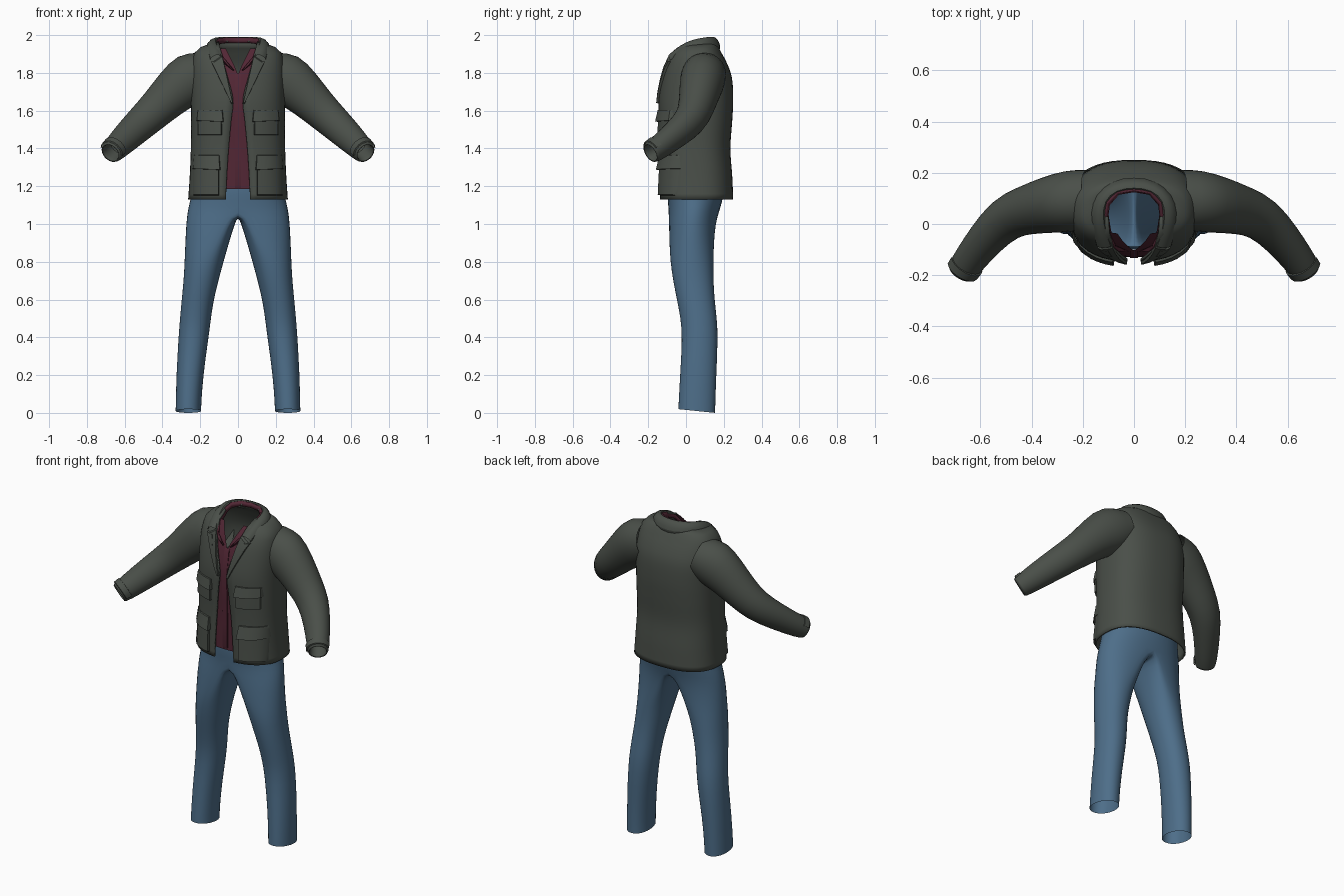
import bpy, bmesh
from math import sin, cos, acos, pi, radians
from mathutils import Vector

if "Cube" in bpy.data.objects:
    bpy.data.objects.remove(bpy.data.objects["Cube"])


def material(name, rgb):
    m = bpy.data.materials.new(name)
    m.use_nodes = True
    m.diffuse_color = (*rgb, 1)
    m.node_tree.nodes["Principled BSDF"].inputs["Base Color"].default_value = (*rgb, 1)
    return m


OLIVE = material("dark olive cloth", (0.068, 0.078, 0.066))
DENIM = material("blue denim", (0.075, 0.155, 0.25))
MAROON = material("maroon cloth", (0.085, 0.02, 0.035))


def skin(bm, a, b, closed=False):
    n = len(a)
    for i in range(n if closed else n - 1):
        j = (i + 1) % n
        bm.faces.new((a[i], a[j], b[j], b[i]))


def finish(name, bm, mat, subsurf=0, thick=0, mirror=True, angle=50):
    bmesh.ops.recalc_face_normals(bm, faces=bm.faces)
    me = bpy.data.meshes.new(name)
    bm.to_mesh(me)
    bm.free()
    me.materials.append(mat)
    ob = bpy.data.objects.new(name, me)
    bpy.context.collection.objects.link(ob)
    bpy.ops.object.select_all(action='DESELECT')
    ob.select_set(True)
    bpy.context.view_layer.objects.active = ob
    bpy.ops.object.shade_smooth_by_angle(angle=radians(angle))
    if mirror:
        ob.modifiers.new("mirror", 'MIRROR')
    if thick:
        s = ob.modifiers.new("thickness", 'SOLIDIFY')
        s.thickness, s.offset = thick, -1
    if subsurf:
        s = ob.modifiers.new("smooth", 'SUBSURF')
        s.levels = s.render_levels = subsurf
    return ob


def loft(name, rows, mat, closed=False, **kw):
    bm = bmesh.new()
    rows = [[bm.verts.new(p) for p in r] for r in rows]
    for a, b in zip(rows, rows[1:]):
        skin(bm, a, b, closed)
    return finish(name, bm, mat, **kw)


def sample(table, z):
    """Smooth interpolation of table rows (z, values...) at height z."""
    z = min(max(z, table[0][0]), table[-1][0])
    k = max(i for i in range(len(table) - 1) if table[i][0] <= z)

    def slope(i, c):
        a, b = table[max(i - 1, 0)], table[min(i + 1, len(table) - 1)]
        return (b[c] - a[c]) / (b[0] - a[0])
    p, q = table[k], table[k + 1]
    h = q[0] - p[0]
    t = (z - p[0]) / h
    return [(1 + 2 * t) * (1 - t) ** 2 * p[c] + t * (1 - t) ** 2 * h * slope(k, c)
            + t * t * (3 - 2 * t) * q[c] + t * t * (t - 1) * h * slope(k + 1, c)
            for c in range(1, len(p))]


# Jacket body: height, half width, front y, back y, half width of the front opening
BODY = [(1.13, .264, -.14, .25, .065), (1.25, .256, -.14, .245, .06),
        (1.40, .25, -.14, .235, .05), (1.55, .25, -.145, .245, .036),
        (1.66, .25, -.145, .25, .026), (1.78, .25, -.125, .242, .055),
        (1.86, .242, -.10, .213, .077), (1.92, .222, -.065, .18, .09),
        (1.945, .18, -.04, .168, .098), (1.965, .125, 0, .15, .1)]
N = 2.5


def front(x, z):
    hw, yf, yb, _ = sample(BODY, z)
    return (yf + yb) / 2 - (yb - yf) / 2 * max(0, 1 - (abs(x) / hw) ** N) ** (1 / N)


rows = []
for i in range(29):
    z = 1.13 + (1.965 - 1.13) * i / 28
    hw, yf, yb, gap = sample(BODY, z)
    t0 = -acos((gap / hw) ** (N / 2))
    row = []
    for j in range(25):
        t = t0 + (pi / 2 - t0) * j / 24
        s = sin(t)
        row.append((hw * max(0, cos(t)) ** (2 / N),
                    (yf + yb) / 2 + (yb - yf) / 2 * (1 if s > 0 else -1) * abs(s) ** (2 / N), z))
    rows.append(row)
loft("jacket_body", rows, OLIVE, thick=.01)

# Sleeves: centre, depth radius, height radius
ARM = [((.17, .10, 1.80), .115, .115), ((.25, .09, 1.775), .125, .148),
       ((.33, .075, 1.71), .113, .124), ((.42, .055, 1.62), .098, .104),
       ((.50, .025, 1.545), .088, .093), ((.575, -.055, 1.475), .073, .083),
       ((.635, -.13, 1.415), .064, .072), ((.676, -.19, 1.375), .06, .062)]


def arm_ring(i, scale=1, a0=0, a1=2 * pi, n=16, slide=0):
    c = Vector(ARM[i][0])
    d = (Vector(ARM[min(i + 1, 7)][0]) - Vector(ARM[max(i - 1, 0)][0])).normalized()
    u = Vector((0, 1, 0))
    u = (u - d * d.dot(u)).normalized()
    v = d.cross(u)
    angles = [a0 + (a1 - a0) * k / n for k in range(n)]
    return [c + d * slide + scale * (u * ARM[i][1] * cos(a) + v * ARM[i][2] * sin(a))
            for a in angles]


rings = [arm_ring(i) for i in range(8)]
rings += [arm_ring(7, .8), arm_ring(7, .74, slide=-.02), arm_ring(6, .7)]
loft("sleeves", rings, OLIVE, closed=True, subsurf=1)
loft("cuff_straps", [arm_ring(7, k, 1, 4.4, 10, slide=s) for k, s in
                     ((1.0, -.05), (1.14, -.048), (1.1, -.015), (.98, -.012))], OLIVE)

# Jacket collar: lower outer edge, roll, top edge, inside edge, from back to notch
outer = [(0, .19, 1.935), (.09, .175, 1.94), (.155, .115, 1.952), (.174, .05, 1.952),
         (.168, -.02, 1.93), (.15, -.088, 1.875)]
top = [(0, .14, 2.0), (.07, .13, 2.0), (.112, .09, 1.995), (.118, .03, 1.98),
       (.107, -.03, 1.95), (.085, -.09, 1.895)]
base = [(x * .95, y * .95, z - .015) for x, y, z in outer]
roll = [((a[0] + b[0]) / 2 * 1.05, (a[1] + b[1]) / 2 + (.008 if a[1] > 0 else -.006),
         (a[2] + b[2]) / 2 + .012) for a, b in zip(outer, top)]
inner = [(x * .93, y - .012 if y > 0 else y + .012, z - .035) for x, y, z in top]
loft("jacket_collar", [base, outer, roll, top, inner], OLIVE, subsurf=1)

# Shirt collar band inside the jacket collar
band_top = [(x * .92, y - .01 if y > .03 else y + .004, z - .012) for x, y, z in top]
band_low = [(x * .84, y - .016 if y > .03 else y + .006, z - .04) for x, y, z in top]
tip = [(.05, -.098, 1.855), (.02, -.1, 1.82)]
band_top.append((.055, front(.055, 1.85) - .002, 1.85))
band_low.append((.02, front(.02, 1.82) + .008, 1.815))
loft("shirt_collar", [band_top, band_low], MAROON, thick=.008)

# Shirt front with an open neckline
rows = []
for i in range(17):
    z = 1.185 + (1.93 - 1.185) * i / 16
    x0 = max(0, (z - 1.80) * .5)
    x1 = sample(BODY, z)[3] + .035
    rows.append([(x, front(x, z) + .018, z)
                 for x in [x0 + (x1 - x0) * k / 6 for k in range(7)]])
loft("shirt_front", rows, MAROON)


def patch(name, corners, low, high, mat=OLIVE, sink=.004):
    """Raised panel on the jacket front; corners are bottom inner, outer, top inner, outer."""
    (ax, az), (bx, bz), (cx, cz), (dx, dz) = corners
    steps = [0, .03, .25, .5, .75, .97, 1]
    rows = []
    for v in steps:
        row = []
        for u in steps:
            x = (ax * (1 - u) + bx * u) * (1 - v) + (cx * (1 - u) + dx * u) * v
            z = (az * (1 - u) + bz * u) * (1 - v) + (cz * (1 - u) + dz * u) * v
            rim = u in (0, 1) or v in (0, 1)
            row.append((x, front(x, z) + (sink if rim else -low - (high - low) * v), z))
        rows.append(row)
    loft(name, rows, mat, angle=35)


def box(x0, x1, z0, z1, lean=0):
    return [(x0, z0), (x1, z0 + lean), (x0 + lean, z1), (x1 - lean, z1)]


# Pockets, flaps, lapels and shirt placket
patch("chest_pockets", box(.085, .215, 1.47, 1.58), .014, .008)
patch("chest_pocket_flaps", box(.075, .222, 1.54, 1.605, .006), .024, .008)
patch("hip_pockets", box(.1, .24, 1.15, 1.33), .018, .01)
patch("hip_pocket_flaps", box(.092, .243, 1.285, 1.365, .006), .028, .008)
patch("lapels", [(.026, 1.635), (.034, 1.635), (.083, 1.895), (.14, 1.855)], .012, .012)
patch("lapel_points", [(.085, 1.8), (.11, 1.8), (.1, 1.858), (.145, 1.862)], .013, .013)
patch("shirt_placket", box(0, .016, 1.187, 1.8), -.013, -.013, MAROON, .019)

# Jeans: height, inner x, outer x, front y, back y, seam x
LEGS = [(1.28, 0, .235, -.09, .20, 0), (1.19, 0, .243, -.105, .205, 0),
        (1.12, 0, .257, -.098, .195, 0), (1.07, 0, .27, -.094, .178, 0),
        (1.0, .017, .277, -.092, .158, .06), (.9, .047, .281, -.09, .15, .11),
        (.8, .075, .284, -.085, .147, .165), (.7, .102, .289, -.07, .147, .19),
        (.6, .127, .299, -.05, .153, .21), (.5, .142, .308, -.03, .165, .222),
        (.4, .154, .316, -.021, .171, .234), (.2, .183, .327, -.033, .162, .255),
        (.05, .193, .33, -.041, .157, .262), (0, .194, .331, -.042, .156, .262)]
K, M = 11, 7


def leg_ring(z, xi, xo, yf, yb, seam):
    pts = []
    for i in range(K):
        t = -pi / 2 + pi * i / (K - 1)
        pts.append((seam + (xo - seam) * max(0, cos(t)) ** .9, (yf + yb) / 2 + (yb - yf) / 2 * sin(t), z))
    for i in range(1, M + 1):
        t = pi / 2 - pi * i / (M + 1)
        x = seam - (seam - xi) * cos(t) ** .9
        # crotch arch dips under the hips; the hem rises at the front
        pts.append((x, (yf + yb) / 2 + (yb - yf) / 2 * sin(t), z - (.03 * cos(t) if seam == 0 else 0)))
    if z == 0:
        pts = [(x, y, .02 * (yb - y) / (yb - yf)) for x, y, _ in pts]
    return pts


bm = bmesh.new()
previous = None
for row in LEGS:
    hip = row[0] > 1.1
    ring = [bm.verts.new(p) for p in leg_ring(*row)[:K if hip else None]]
    if previous:
        if len(previous) == K:
            skin(bm, previous, ring[:K])
        else:
            skin(bm, previous, ring, True)
    previous = ring
finish("jeans", bm, DENIM, subsurf=1, angle=180)
